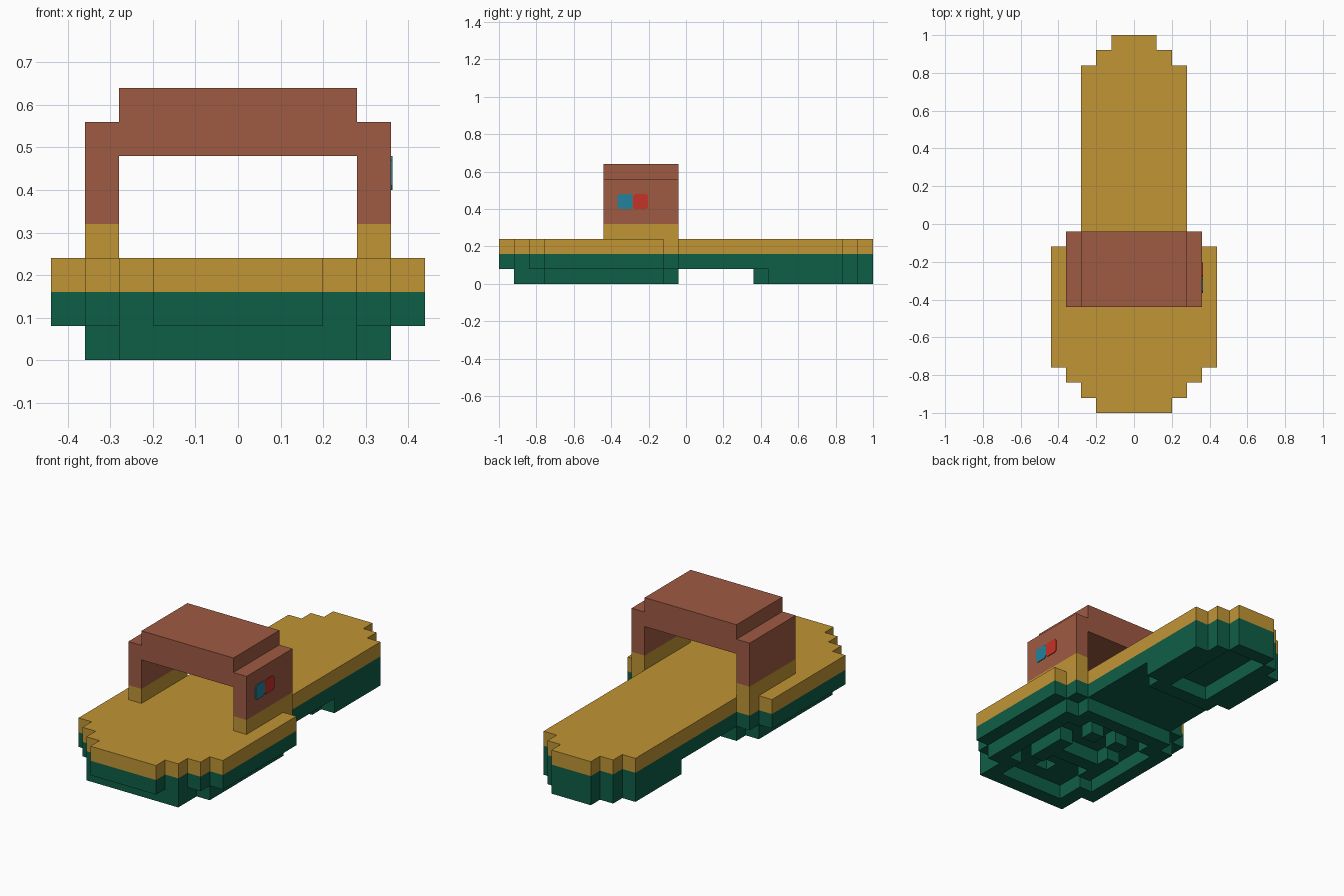
import bpy
import bmesh
import math

U = 0.08  # size of one block

cube = bpy.data.objects.get("Cube")
if cube:
    bpy.data.objects.remove(cube, do_unlink=True)


def material(name, r, g, b):
    m = bpy.data.materials.new(name)
    m.use_nodes = True
    m.diffuse_color = (r, g, b, 1)
    m.node_tree.nodes["Principled BSDF"].inputs["Base Color"].default_value = (r, g, b, 1)
    return m


green = material("dark_green", 0.0045, 0.113, 0.062)
yellow = material("mustard", 0.53, 0.3, 0.036)
brown = material("rust_brown", 0.345, 0.103, 0.056)
blue = material("teal_blue", 0.017, 0.22, 0.32)
red = material("red", 0.56, 0.033, 0.02)


def prism(name, points, depth, mat):
    """Close a loop of 3D points and extrude it along the depth vector."""
    bm = bmesh.new()
    face = bm.faces.new([bm.verts.new(p) for p in points])
    new = bmesh.ops.extrude_face_region(bm, geom=[face])["geom"]
    verts = [v for v in new if isinstance(v, bmesh.types.BMVert)]
    bmesh.ops.translate(bm, verts=verts, vec=depth)
    bmesh.ops.recalc_face_normals(bm, faces=bm.faces)
    mesh = bpy.data.meshes.new(name)
    bm.to_mesh(mesh)
    bm.free()
    mesh.materials.append(mat)
    ob = bpy.data.objects.new(name, mesh)
    bpy.context.collection.objects.link(ob)
    return ob


def stepped(name, rows, z0, z1, mat):
    """Mirrored stepped outline; rows are (y start, y end, half width)."""
    side = [(w, y) for a, b, w in rows for y in (a, b)]
    loop = side + [(-w, y) for w, y in reversed(side)]
    return prism(name, [(x, y, z0) for x, y in loop], (0, 0, z1 - z0), mat)


def box(name, x0, x1, y0, y1, z0, z1, mat):
    loop = [(x0, y0, z0), (x1, y0, z0), (x1, y1, z0), (x0, y1, z0)]
    return prism(name, loop, (0, 0, z1 - z0), mat)


def cut(target, cutter):
    mod = target.modifiers.new("recess", "BOOLEAN")
    mod.operation = "DIFFERENCE"
    mod.solver = "EXACT"
    mod.object = cutter
    bpy.context.view_layer.objects.active = target
    bpy.ops.object.modifier_apply(modifier=mod.name)
    bpy.data.objects.remove(cutter, do_unlink=True)


# Footbed and sole share one stepped outline
outline = [(-1, -.92, .2), (-.92, -.84, .28), (-.84, -.76, .36), (-.76, -.12, .44),
           (-.12, -.04, .36), (-.04, .84, .28), (.84, .92, .2), (.92, 1, .12)]
stepped("footbed", outline, 2 * U, 3 * U, yellow)
sole = stepped("sole", outline, U, 2 * U, green)
cut(sole, box("sole_cutter", -U / 2, U / 2, -.76, -.68, 0.03, 0.2, green))

# Front tread: hollow rim
front = stepped("front_tread", [(-.92, -.76, .28), (-.76, -.12, .36), (-.12, -.04, .28)],
                0, U, green)
cut(front, stepped("front_cutter", [(-.84, -.68, .2), (-.68, -.2, .28), (-.2, -.12, .2)],
                   -0.05, 0.13, green))

# Raised lugs inside the front tread
for side in (-1, 1):
    a, b = sorted((side * .12, side * .2))
    box("front_lug_long", a, b, -.6, -.36, 0, U, green)
    a, b = sorted((side * .04, side * .12))
    box("front_lug_short", a, b, -.28, -.2, 0, U, green)
box("front_lug_bar", -.12, .12, -.52, -.44, 0, U, green)

# Heel tread: hollow rim
heel = stepped("heel_tread", [(.36, .44, .2), (.44, .84, .28), (.84, .92, .2), (.92, 1, .12)],
               0, U, green)
cut(heel, box("heel_cutter", -.12, .12, .44, .92, -0.05, 0.13, green))

# Strap: arch profile with stepped shoulders, standing on two posts
half = [(.28, .32), (.36, .32), (.36, .56), (.28, .56), (.28, .64)]
arch = half + [(-x, z) for x, z in reversed(half)] + [(-.28, .48), (.28, .48)]
prism("strap", [(x, -.44, z) for x, z in arch], (0, .4, 0), brown)
for side in (-1, 1):
    a, b = sorted((side * .28, side * .36))
    box("strap_post", a, b, -.44, -.04, .24, .32, yellow)

# Two eight-sided badges on one side of the strap
r = U / 2 / math.cos(math.pi / 8)
for name, y, mat in (("blue_badge", -.325, blue), ("red_badge", -.243, red)):
    ring = []
    for sy, sz in ((-1, -1), (1, -1), (1, 1), (-1, 1)):
        near, far = (.03, .04), (.04, .03)
        for dy, dz in ((far, near) if sy * sz > 0 else (near, far)):
            ring.append((.36, y + sy * dy, .44 + sz * dz))
    # order the corners around the badge
    ring.sort(key=lambda p: math.atan2(p[2] - .44, p[1] - y))
    prism(name, ring, (.004, 0, 0), mat)
